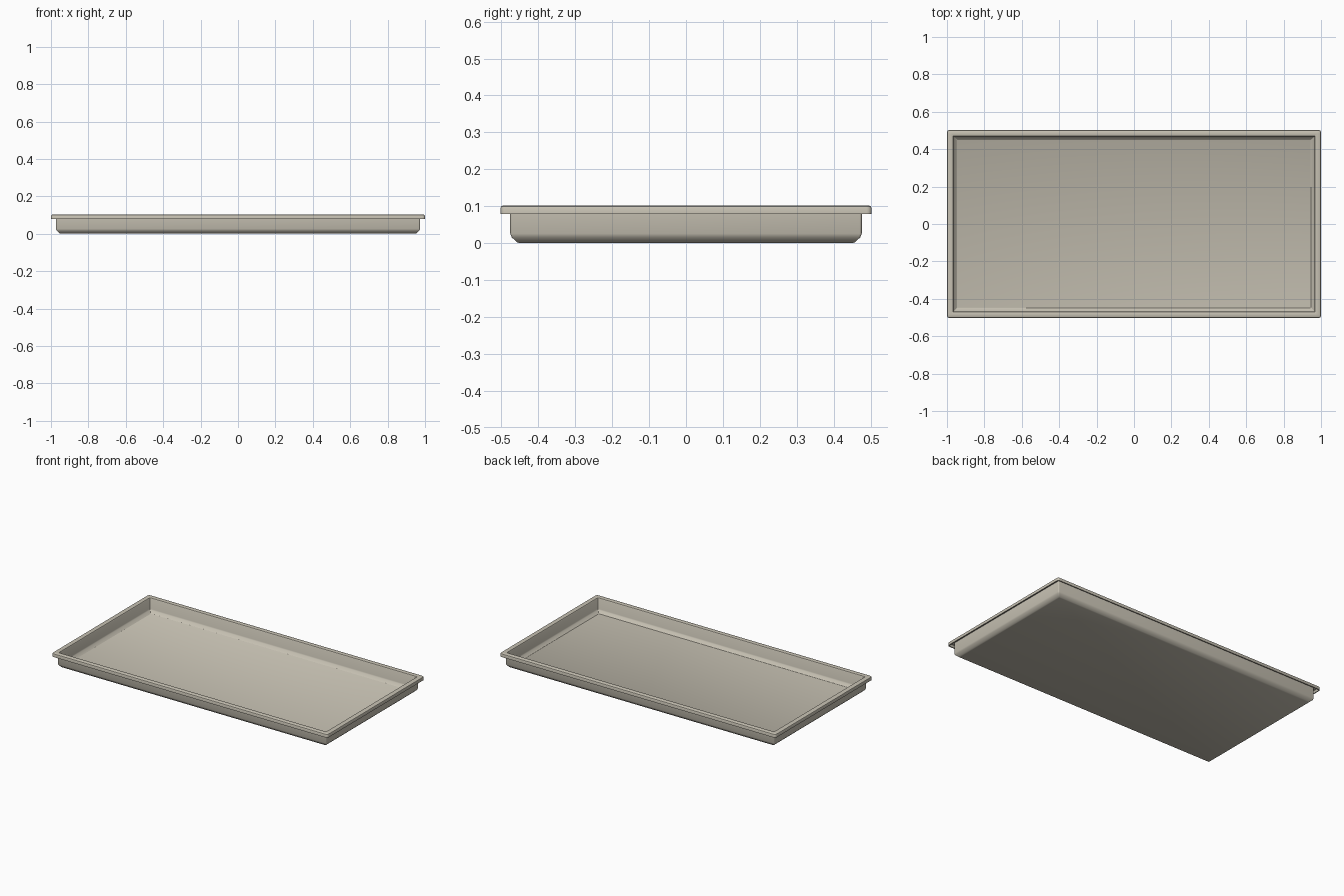
import bpy, bmesh, math

if "Cube" in bpy.data.objects:
    bpy.data.objects.remove(bpy.data.objects["Cube"])

HX, HY = 1.0, 0.503      # outer half size of the rim
SEG = 4                  # corner segments

mat = bpy.data.materials.new("warm light grey")
mat.diffuse_color = (0.57, 0.535, 0.45, 1)
mat.use_nodes = True
mat.node_tree.nodes["Principled BSDF"].inputs["Base Color"].default_value = mat.diffuse_color

# Cross-section of the pressed sheet: (inset from outer edge, height)
inside = [(0.0, 0.079), (0.0, 0.094), (0.002, 0.099), (0.007, 0.102),
          (0.026, 0.102), (0.032, 0.100), (0.035, 0.095),
          (0.035, 0.030), (0.038, 0.023), (0.054, 0.009)]
outside = [(0.052, 0.0), (0.045, 0.003), (0.031, 0.016), (0.027, 0.026),
           (0.027, 0.095), (0.008, 0.095), (0.006, 0.092), (0.006, 0.079)]


def ring(bm, inset, z):
    """Rectangle with slightly rounded corners, inset from the rim."""
    hx, hy = HX - inset, HY - inset
    r = max(0.014 - inset * 0.3, 0.003)
    verts = []
    for q, (sx, sy) in enumerate([(1, 1), (-1, 1), (-1, -1), (1, -1)]):
        for i in range(SEG + 1):
            a = (q + i / SEG) * math.pi / 2
            verts.append(bm.verts.new((sx * (hx - r) + r * math.cos(a),
                                       sy * (hy - r) + r * math.sin(a), z)))
    return verts


def bridge(bm, a, b):
    n = len(a)
    for i in range(n):
        j = (i + 1) % n
        bm.faces.new((a[i], a[j], b[j], b[i]))


# Tray: rim, walls, sloped base edge and floor
bm = bmesh.new()
inner = [ring(bm, *p) for p in inside]
outer = [ring(bm, *p) for p in outside]
for chain in (inner, outer):
    for a, b in zip(chain, chain[1:]):
        bridge(bm, a, b)
bridge(bm, outer[-1], inner[0])      # lower edge of the lip
bm.faces.new(inner[-1])              # floor
bm.faces.new(outer[0])               # underside
bmesh.ops.recalc_face_normals(bm, faces=bm.faces)

mesh = bpy.data.meshes.new("tray")
bm.to_mesh(mesh)
bm.free()
tray = bpy.data.objects.new("tray", mesh)
bpy.context.collection.objects.link(tray)
mesh.materials.append(mat)
bpy.context.view_layer.objects.active = tray
tray.select_set(True)
bpy.ops.object.shade_smooth_by_angle(angle=math.radians(35))
